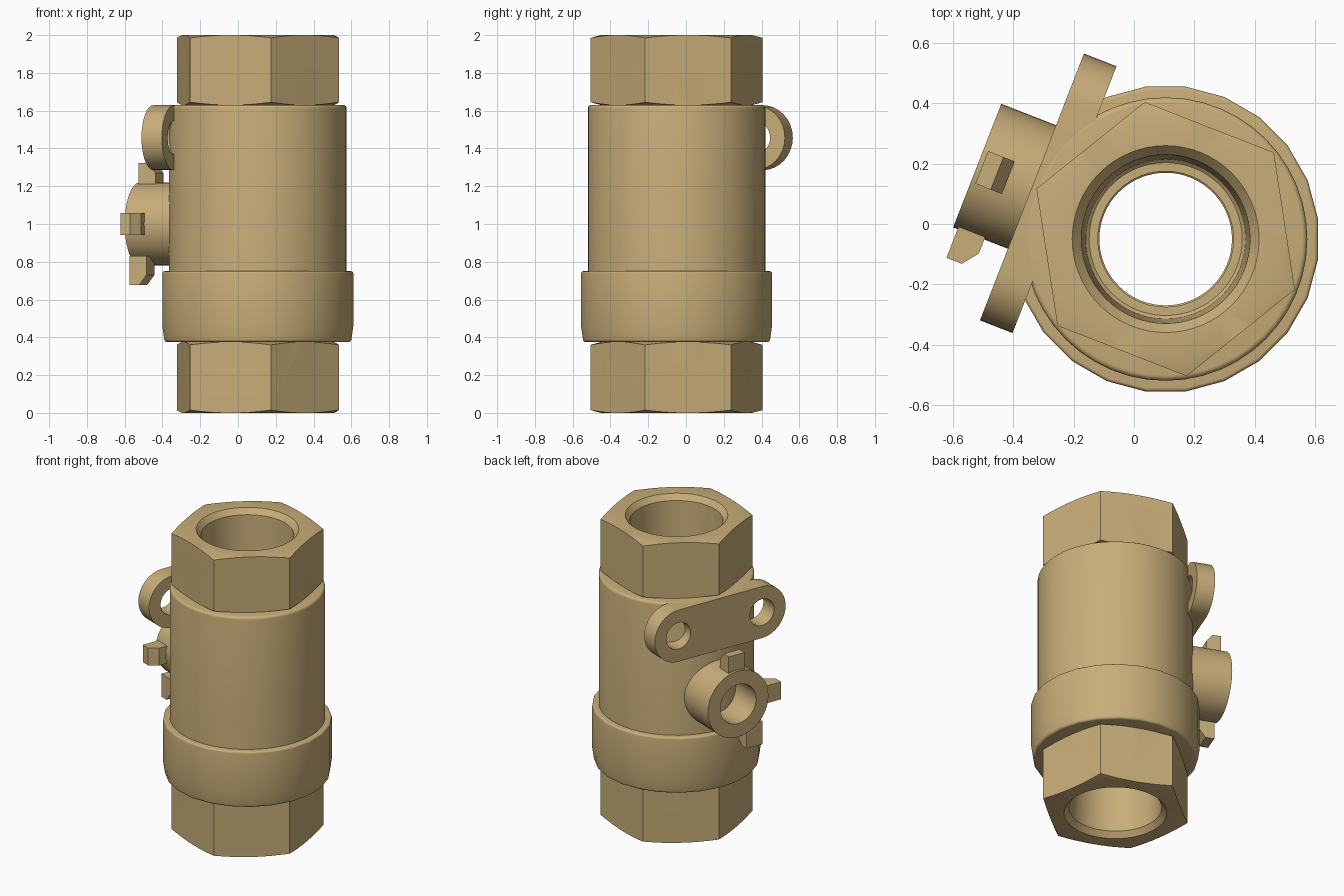
import bpy, bmesh, math
from mathutils import Matrix, Vector

if "Cube" in bpy.data.objects:
    bpy.data.objects.remove(bpy.data.objects["Cube"])

brass = bpy.data.materials.new("sandy brass")
brass.use_nodes = True
COLOUR = (0.58, 0.42, 0.19, 1)
brass.diffuse_color = COLOUR
brass.node_tree.nodes["Principled BSDF"].inputs["Base Color"].default_value = COLOUR

AXIS = Matrix.Translation((0.105, -0.05, 0))          # main flow axis
SIDE = AXIS @ Matrix.Rotation(math.radians(158.7), 4, 'Z')  # local x points out of the stem side


def finish(name, bm, matrix=AXIS):
    bmesh.ops.recalc_face_normals(bm, faces=bm.faces)
    bm.transform(matrix)
    mesh = bpy.data.meshes.new(name)
    bm.to_mesh(mesh)
    bm.free()
    mesh.materials.append(brass)
    obj = bpy.data.objects.new(name, mesh)
    bpy.context.collection.objects.link(obj)
    shade(mesh)
    return obj


def shade(mesh):
    mesh.shade_smooth()
    mesh.set_sharp_from_angle(angle=math.radians(32))


def lathe(profile, segments, turn=0):
    """Revolve a closed (radius, height) loop around z."""
    bm = bmesh.new()
    rings = []
    for i in range(segments):
        a = 2 * math.pi * i / segments + math.radians(turn)
        rings.append([bm.verts.new((r * math.cos(a), r * math.sin(a), z)) for r, z in profile])
    n = len(profile)
    for i in range(segments):
        p, q = rings[i], rings[(i + 1) % segments]
        for j in range(n):
            k = (j + 1) % n
            bm.faces.new((p[j], q[j], q[k], p[k]))
    return bm


def prism(outline, vector):
    """Extrude a closed outline along a vector."""
    bm = bmesh.new()
    face = bm.faces.new([bm.verts.new(p) for p in outline])
    geom = bmesh.ops.extrude_face_region(bm, geom=[face])["geom"]
    bmesh.ops.translate(bm, vec=vector, verts=[v for v in geom if isinstance(v, bmesh.types.BMVert)])
    return bm


def boolean(obj, cutter, operation):
    mod = obj.modifiers.new("cut", 'BOOLEAN')
    mod.operation, mod.object, mod.solver = operation, cutter, 'EXACT'
    graph = bpy.context.evaluated_depsgraph_get()
    result = bpy.data.meshes.new_from_object(obj.evaluated_get(graph))
    obj.modifiers.clear()
    obj.data = result
    bpy.data.objects.remove(cutter)
    shade(result)


def fillet(r, z, size, up):
    """Rounded outer corner, listed from the wall towards the end face."""
    pts = []
    for i in range(5):
        a = math.radians(22.5 * i)
        pts.append((r - size + size * math.cos(a), z + up * size * (math.sin(a) - 1)))
    return pts


# Hexagonal ends: chamfered, bored rings trimmed by a hexagonal prism
def hex_end(name, z_outer, z_inner):
    d = 1 if z_outer > z_inner else -1
    profile = [(0.31, z_outer), (0.4, z_outer), (0.48, z_outer - d * 0.02),
               (0.48, z_inner + d * 0.02), (0.4, z_inner), (0.4, z_inner - d * 0.03),
               (0.22, z_inner - d * 0.03), (0.22, z_outer - d * 0.4),
               (0.265, z_outer - d * 0.36), (0.28, z_outer - d * 0.035)]
    end = finish(name, lathe(profile, 64))
    corners = [(0.46 * math.cos(a), 0.46 * math.sin(a), -0.1)
               for a in (math.radians(38.7 + 60 * i) for i in range(6))]
    boolean(end, finish("hex_cutter", prism(corners, (0, 0, 2.2))), 'INTERSECT')


hex_end("upper_hex_end", 2.0, 1.63)
hex_end("lower_hex_end", 0.0, 0.375)

# Barrel and lower collar
finish("barrel", lathe([(0.225, 0.5), (0.47, 0.5)] + fillet(0.47, 1.63, 0.018, 1) + [(0.225, 1.63)], 48))
collar = [(0.225, 0.375)] + fillet(0.5, 0.375, 0.016, -1)[::-1]
collar += [(0.51, 0.46)] + fillet(0.51, 0.75, 0.012, 1) + [(0.225, 0.75)]
finish("collar", lathe(collar, 24, 7.5))

# Mounting plate with two holes
HALF, RADIUS, HEIGHT = 0.303, 0.172, 1.457
outline = []
for side in (1, -1):
    for i in range(17):
        a = math.pi * i / 16
        outline.append((0.36, side * (HALF + RADIUS * math.sin(a)), HEIGHT + side * RADIUS * math.cos(a)))
plate = finish("mounting_plate", prism(outline, (0.116, 0, 0)), SIDE)
for side in (1, -1):
    ring = [(0.3, side * HALF + 0.088 * math.cos(a), HEIGHT + 0.088 * math.sin(a))
            for a in (math.tau * i / 32 for i in range(32))]
    boolean(plate, finish("hole_cutter", prism(ring, (0.3, 0, 0)), SIDE), 'DIFFERENCE')

# Stem housing: a short tube standing out of the barrel
STEM = SIDE @ Matrix.Translation((0, 0, 1)) @ Matrix.Rotation(math.pi / 2, 4, 'Y')
finish("stem_housing", lathe([(0.13, 0.38), (0.22, 0.38), (0.22, 0.671), (0.13, 0.671)], 40), STEM)


# Stop tabs around the housing: tip chamfered on the inner side
def stop_tab(name, turn, shift):
    shape = [(0.56, 0.17), (0.655, 0.17), (0.655, 0.322), (0.6, 0.322), (0.56, 0.27)]
    matrix = SIDE @ Matrix.Translation((0, 0, 1)) @ Matrix.Rotation(math.radians(turn), 4, 'X')
    finish(name, prism([(x, shift - 0.058, r) for x, r in shape], (0, 0.116, 0)), matrix)


stop_tab("top_stop_tab", 0, 0)
stop_tab("side_stop_tab", -90, 0)
stop_tab("bottom_stop_tab", 180, -0.13)
